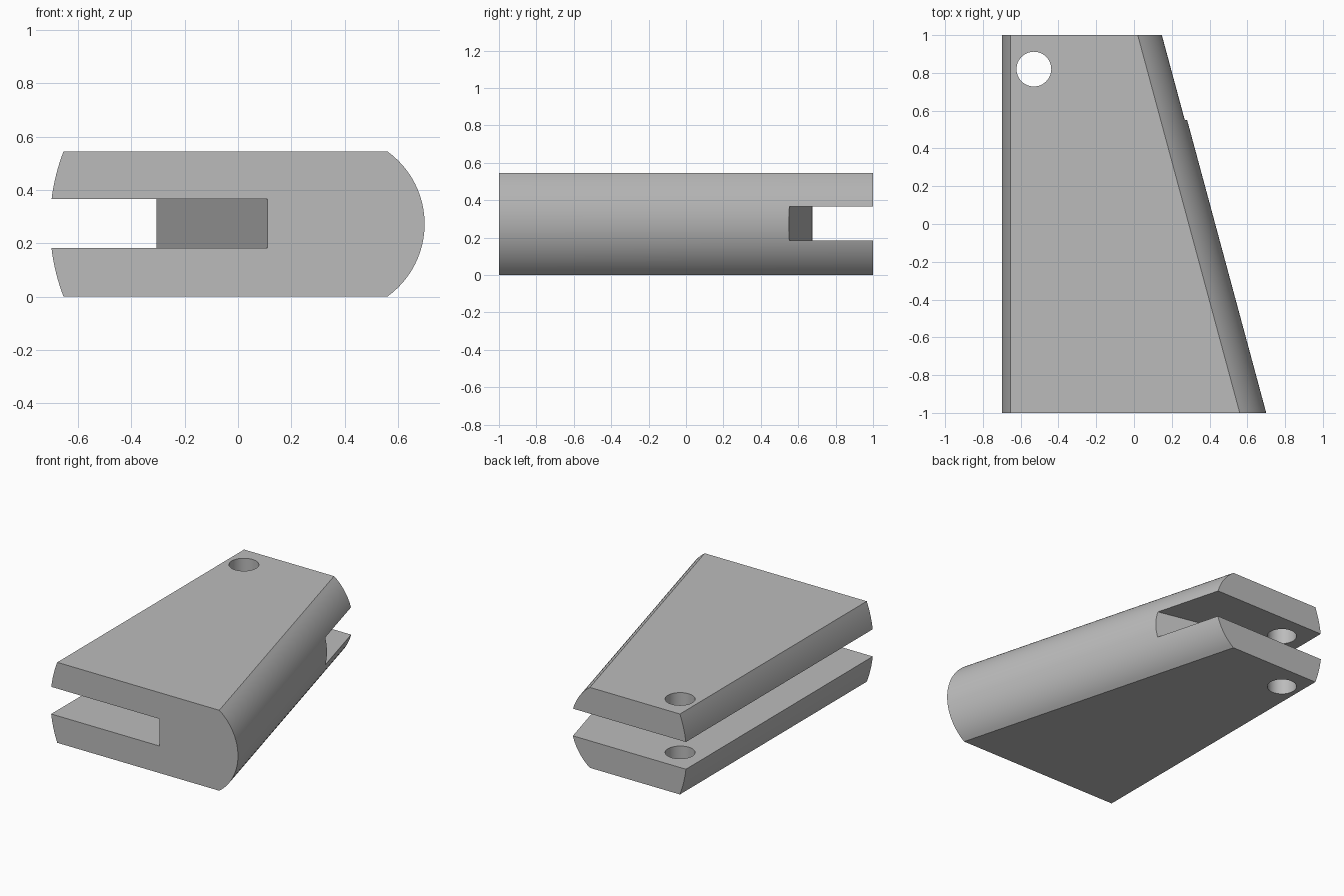
import bpy, bmesh, math

cube = bpy.data.objects.get("Cube")
if cube:
    bpy.data.objects.remove(cube, do_unlink=True)

H = 0.545          # thickness
MID = H / 2
STEPS = 24         # segments on each rounded side
TAPER = -0.54      # sideways shift of the slanted side from front to back

grey = bpy.data.materials.new("plain grey")
grey.use_nodes = True
grey.diffuse_color = (0.5, 0.5, 0.5, 1)
grey.node_tree.nodes["Principled BSDF"].inputs["Base Color"].default_value = (0.5, 0.5, 0.5, 1)


def loft(name, start, end):
    """Closed solid between two matching outlines."""
    bm = bmesh.new()
    a = [bm.verts.new(p) for p in start]
    b = [bm.verts.new(p) for p in end]
    bm.faces.new(a)
    bm.faces.new(b[::-1])
    for i in range(len(a)):
        j = (i + 1) % len(a)
        bm.faces.new((a[i], b[i], b[j], a[j]))
    bmesh.ops.recalc_face_normals(bm, faces=bm.faces)
    mesh = bpy.data.meshes.new(name)
    bm.to_mesh(mesh)
    bm.free()
    mesh.materials.append(grey)
    obj = bpy.data.objects.new(name, mesh)
    bpy.context.collection.objects.link(obj)
    return obj


def arc(centre_x, radius, sign):
    """Bulging side, symmetric about mid height, from bottom to top."""
    half = math.asin(MID / radius)
    angles = [half * (2 * i / STEPS - 1) for i in range(STEPS + 1)]
    return [(centre_x + sign * radius * math.cos(t), MID + radius * math.sin(t)) for t in angles]


# Tapered body: straight rounded side at -x, slanted rounded side at +x
straight = arc(0.055, 0.76, -1)
slanted = arc(0.365, 0.335, 1)


def section(y, shift):
    return [(x + shift, y, z) for x, z in slanted] + [(x, y, z) for x, z in reversed(straight)]


body = loft("clevis_body", section(-1, 0), section(1, TAPER))

# Slot that leaves a wedge-shaped core joining the two plates
slot_plan = [(-1, -1.2), (0.16, -1.2), (-0.305, 0.675), (1, 0.396), (1, 1.2), (-1, 1.2)]
slot = loft("slot_cutter", [(x, y, 0.183) for x, y in slot_plan],
            [(x, y, 0.367) for x, y in slot_plan])

# Round pin hole through both plates
ring = [(-0.53 + 0.092 * math.cos(math.tau * i / 48), 0.82 + 0.092 * math.sin(math.tau * i / 48))
        for i in range(48)]
hole = loft("hole_cutter", [(x, y, -0.2) for x, y in ring], [(x, y, 0.8) for x, y in ring])

bpy.ops.object.select_all(action='DESELECT')
body.select_set(True)
bpy.context.view_layer.objects.active = body
for cutter in (slot, hole):
    mod = body.modifiers.new(cutter.name, 'BOOLEAN')
    mod.operation = 'DIFFERENCE'
    mod.solver = 'EXACT'
    mod.object = cutter
    bpy.ops.object.modifier_apply(modifier=mod.name)
    bpy.data.objects.remove(cutter, do_unlink=True)

bpy.ops.object.shade_smooth_by_angle(angle=math.radians(25))
